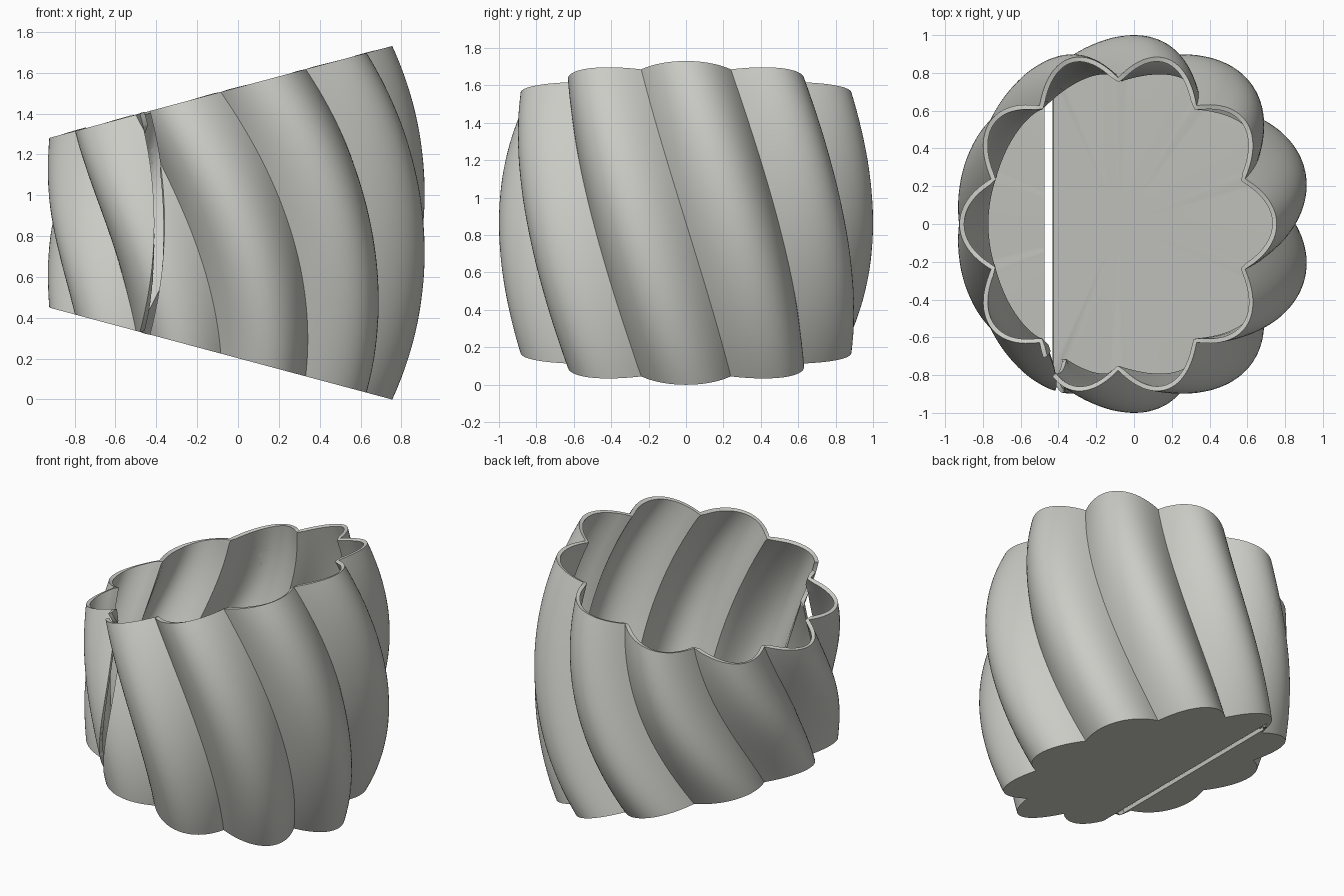
import bpy, bmesh
from math import sin, cos, pi, radians
from mathutils import Vector

cube = bpy.data.objects.get("Cube")
if cube:
    bpy.data.objects.remove(cube)

LOBES, STEPS, ROWS = 10, 24, 48
BEND = 2.475              # distance from the bend axis to the pot centre
HALF = radians(15)        # half of the bend angle
MID_Z = 0.865
SLIT = (-0.41, -0.36)     # sideways limits of the slit

clay = bpy.data.materials.new("warm_grey_clay")
clay.use_nodes = True
colour = (0.6, 0.6, 0.565, 1)
clay.diffuse_color = colour
clay.node_tree.nodes["Principled BSDF"].inputs["Base Color"].default_value = colour


def wall_point(i, w):
    """Point on the straight pot: i runs round the lobes, w from -1 to 1 upwards."""
    lobe = sin(pi * (i % STEPS) / STEPS)
    radius = (1 - 0.08 * w * w) * (0.842 + 0.158 * lobe)
    angle = 2 * pi * i / (LOBES * STEPS) - radians(18) * w
    return Vector((0.945 * radius * cos(angle), radius * sin(angle), w))


# Twisted, bulging wall with a flat base
bm = bmesh.new()
count = LOBES * STEPS
rings = [[bm.verts.new(wall_point(i, 2 * r / ROWS - 1)) for i in range(count)]
         for r in range(ROWS + 1)]
for low, high in zip(rings, rings[1:]):
    for i in range(count):
        j = (i + 1) % count
        bm.faces.new((low[i], low[j], high[j], high[i]))
centre = bm.verts.new((0, 0, -1))
for i in range(count):
    bm.faces.new((centre, rings[0][(i + 1) % count], rings[0][i]))

# Slit through the base and up the front wall
for x in SLIT:
    bmesh.ops.bisect_plane(bm, geom=bm.verts[:] + bm.edges[:] + bm.faces[:],
                           dist=1e-5, plane_co=(x, 0, 0), plane_no=(1, 0, 0))
cut = []
for f in bm.faces:
    c = f.calc_center_median()
    in_base = all(v.co.z < -0.999 for v in f.verts)
    if SLIT[0] < c.x < SLIT[1] and (in_base or c.y < 0):
        cut.append(f)
bmesh.ops.delete(bm, geom=cut, context='FACES')

# Bend the pot sideways so that the ends tilt apart
for v in bm.verts:
    reach, tilt = BEND + v.co.x, v.co.z * HALF
    v.co.x = reach * cos(tilt) - BEND
    v.co.z = MID_Z + reach * sin(tilt)

mesh = bpy.data.meshes.new("fluted_pot")
bm.to_mesh(mesh)
bm.free()
mesh.materials.append(clay)
pot = bpy.data.objects.new("fluted_pot", mesh)
bpy.context.collection.objects.link(pot)

# Wall thickness, then smooth lobes with sharp creases
bpy.ops.object.select_all(action='DESELECT')
pot.select_set(True)
bpy.context.view_layer.objects.active = pot
shell = pot.modifiers.new("shell", 'SOLIDIFY')
shell.thickness = 0.025
shell.offset = -1
bpy.ops.object.modifier_apply(modifier=shell.name)
bpy.ops.object.shade_smooth_by_angle(angle=radians(30))
